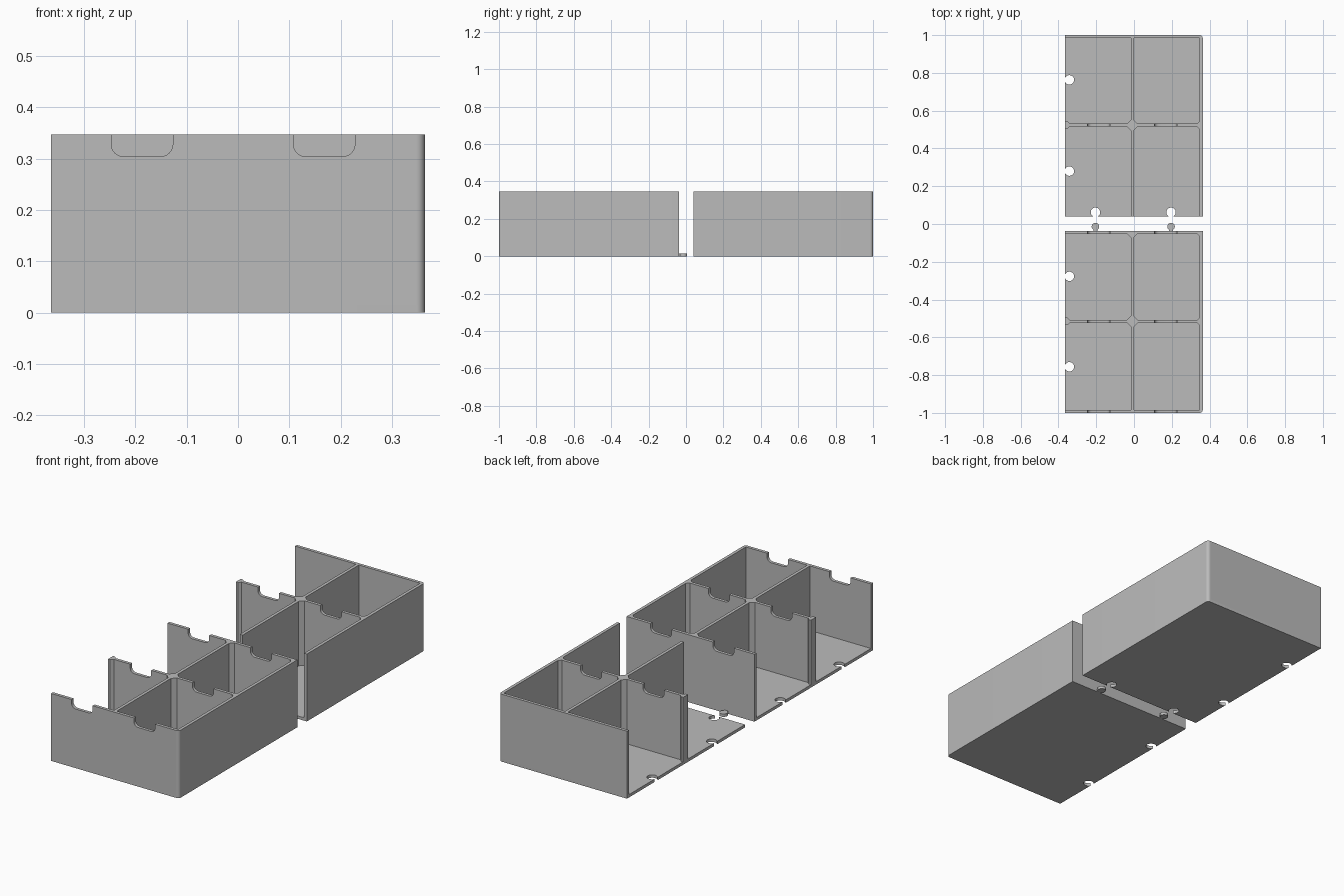
import bpy, bmesh, math
from mathutils import Vector

if "Cube" in bpy.data.objects:
    bpy.data.objects.remove(bpy.data.objects["Cube"])

X0, X1 = -0.364, 0.364      # open left edge, outer right face
H, FLOOR, T = 0.347, 0.015, 0.016
SPINE, HALF = -0.009, 0.008  # divider centre line and half thickness
RIGHT = X1 - T

grey = bpy.data.materials.new("grey plastic")
grey.diffuse_color = (0.5, 0.5, 0.5, 1)
grey.use_nodes = True
grey.node_tree.nodes["Principled BSDF"].inputs["Base Color"].default_value = grey.diffuse_color


def prism(name, pts, start, end, axis="z"):
    """Extrude a 2D outline: xy outline along z, or xz outline along y."""
    def place(p, h):
        return (p[0], p[1], h) if axis == "z" else (p[0], h, p[1])
    bm = bmesh.new()
    low = [bm.verts.new(place(p, start)) for p in pts]
    top = [bm.verts.new(place(p, end)) for p in pts]
    bm.faces.new(low)
    bm.faces.new(top)
    n = len(pts)
    for i in range(n):
        j = (i + 1) % n
        bm.faces.new((low[i], low[j], top[j], top[i]))
    bmesh.ops.recalc_face_normals(bm, faces=bm.faces)
    mesh = bpy.data.meshes.new(name)
    bm.to_mesh(mesh)
    bm.free()
    mesh.materials.append(grey)
    ob = bpy.data.objects.new(name, mesh)
    bpy.context.collection.objects.link(ob)
    bpy.ops.object.select_all(action="DESELECT")
    ob.select_set(True)
    bpy.context.view_layer.objects.active = ob
    bpy.ops.object.shade_smooth_by_angle(angle=math.radians(30))
    return ob


def arc(cx, cy, r, a0, a1, n=8):
    return [(cx + r * math.cos(math.radians(a0 + (a1 - a0) * i / n)),
             cy + r * math.sin(math.radians(a0 + (a1 - a0) * i / n)))
            for i in range(n + 1)]


def rect(x0, x1, y0, y1):
    return [(x0, y0), (x1, y0), (x1, y1), (x0, y1)]


def notched_wall(name, y0, y1):
    """Cross wall with two round-cornered finger notches in its top edge."""
    pts = [(X0, FLOOR), (RIGHT, FLOOR), (RIGHT, H)]
    r, bottom = 0.024, 0.304
    for cx in (0.168, -0.187):
        a, b = cx - 0.06, cx + 0.06
        pts += [(b, H)] + arc(b - r, bottom + r, r, 0, -90, 6)
        pts += arc(a + r, bottom + r, r, -90, -180, 6) + [(a, H)]
    pts.append((X0, H))
    prism(name, pts, y0, y1, "y")


def gusset(name, x, y, dx, dy):
    """Triangular corner reinforcement running the full height."""
    prism(name, [(x, y), (x + dx, y), (x, y + dy)], FLOOR, H)


SOCKET_R, SOCKET_D = 0.025, 0.022
OPEN = math.degrees(math.acos(SOCKET_D / SOCKET_R))


def left_sockets(ys):
    """Round joint sockets along the left edge, walked from back to front."""
    pts = []
    for y in sorted(ys, reverse=True):
        pts += arc(X0 + SOCKET_D, y, SOCKET_R, 180 - OPEN, -180 + OPEN, 24)
    return pts


def right_wall(name, y_end, y_corner):
    """Long side wall with its outer end corner rounded."""
    s = 1 if y_corner > y_end else -1
    curve = arc(RIGHT, y_corner - s * T, T, 0, s * 90)
    prism(name, [(RIGHT, y_end), (X1, y_end)] + curve, FLOOR, H)


def middle_divider(prefix, y):
    """Notched divider, with hub gussets and flared ends."""
    notched_wall(prefix + "_middle_divider", y - HALF, y + HALF)
    for s in (-1, 1):
        for t in (-1, 1):
            gusset(prefix + "_hub_gusset", SPINE + t * HALF, y + s * HALF, t * 0.02, s * 0.02)
        gusset(prefix + "_side_gusset", RIGHT, y + s * HALF, -0.014, s * 0.014)
        e = y + s * HALF
        prism(prefix + "_divider_end",
              [(X0, e), (X0, e + s * 0.012), (X0 + 0.012, e + s * 0.012), (X0 + 0.024, e)],
              FLOOR, H)


# Front tray
F0, F1, FM = -1.0, -0.037, -0.516
floor = [(X0, F0)] + arc(RIGHT, F0 + T, T, -90, 0) + [(X1, F1), (X0, F1)]
prism("front_tray_floor", floor + left_sockets((-0.277, -0.756)), 0, FLOOR)
right_wall("front_tray_side_wall", F1, F0)
notched_wall("front_tray_outer_wall", F0, F0 + T)
notched_wall("front_tray_inner_wall", F1 - T, F1)
middle_divider("front_tray", FM)
prism("front_tray_long_divider",
      rect(SPINE - HALF, SPINE + HALF, F0 + T, F1 - T), FLOOR, H)
for t in (-1, 1):
    gusset("front_tray_wall_gusset", SPINE + t * HALF, F1 - T, t * 0.018, -0.018)
gusset("front_tray_corner_gusset", RIGHT, F1 - T, -0.014, -0.014)

# Joint pegs reaching across the gap
for x in (-0.204, 0.196):
    prism("joint_peg", [(x - 0.01, F1)] + [(x + 0.01, F1)]
          + arc(x, -0.014, 0.02, -60, 240, 24), 0, FLOOR)

# Back tray
B0, B1, BM = 0.04, 1.0, 0.523
floor = [(X0, B0)]
for x in (-0.204, 0.196):
    floor += arc(x, B0 + SOCKET_D, SOCKET_R, 270 - OPEN, -90 + OPEN, 24)
floor += [(X1, B0)] + arc(RIGHT, B1 - T, T, 0, 90) + [(X0, B1)]
prism("back_tray_floor", floor + left_sockets((0.763, 0.28)), 0, FLOOR)
right_wall("back_tray_side_wall", B0, B1)
prism("back_tray_outer_wall", rect(X0, RIGHT, B1 - T, B1), FLOOR, H)
middle_divider("back_tray", BM)
prism("back_tray_long_divider",
      rect(SPINE - HALF, SPINE + HALF, B0, B1 - T), FLOOR, H)
